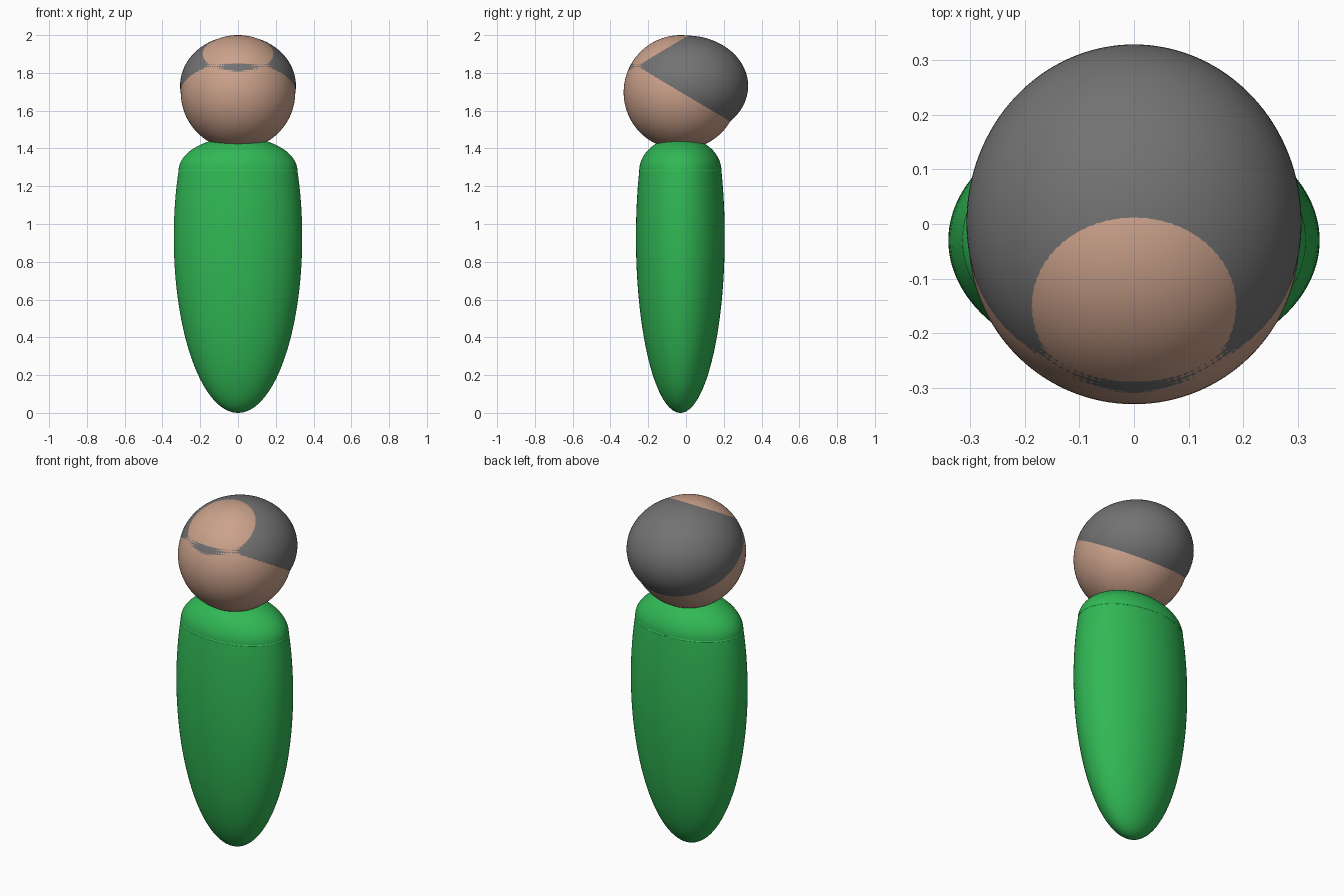
import bpy, bmesh
from mathutils import Matrix, Vector

if "Cube" in bpy.data.objects:
    bpy.data.objects.remove(bpy.data.objects["Cube"])


def material(name, rgb):
    m = bpy.data.materials.new(name)
    m.diffuse_color = (*rgb, 1)
    m.use_nodes = True
    m.node_tree.nodes["Principled BSDF"].inputs["Base Color"].default_value = m.diffuse_color
    return m


def ellipsoid(name, centre, radii, mat=None, cut_z=None, keep_above=True):
    """Smooth ellipsoid, optionally trimmed by a level plane at cut_z."""
    bm = bmesh.new()
    bmesh.ops.create_uvsphere(bm, u_segments=128, v_segments=64, radius=1)
    bmesh.ops.transform(bm, verts=bm.verts,
                        matrix=Matrix.Translation(centre) @ Matrix.Diagonal((*radii, 1)))
    if cut_z is not None:
        bmesh.ops.bisect_plane(bm, geom=bm.verts[:] + bm.edges[:] + bm.faces[:],
                               plane_co=Vector((0, 0, cut_z)), plane_no=(0, 0, 1),
                               clear_inner=keep_above, clear_outer=not keep_above)
    for f in bm.faces:
        f.smooth = True
    me = bpy.data.meshes.new(name)
    bm.to_mesh(me)
    bm.free()
    ob = bpy.data.objects.new(name, me)
    bpy.context.collection.objects.link(ob)
    if mat:
        me.materials.append(mat)
    return ob


green = material("green", (0.03, 0.48, 0.09))
skin = material("skin", (0.60, 0.36, 0.26))
grey = material("hair_grey", (0.17, 0.17, 0.17))

# Tapered body, trimmed at the shoulder line
rim = 1.28
ellipsoid("torso", (0, -0.03, 0.93), (0.34, 0.235, 0.93), green, rim, keep_above=False)

# Domed shoulders, same width as the torso at the rim
k = (1 - ((rim - 0.93) / 0.93) ** 2) ** 0.5
ellipsoid("shoulders", (0, -0.03, rim), (0.34 * k, 0.235 * k, 0.18), green, rim)

# Head, poking through the hair at the face and bald patch
ellipsoid("head", (0, -0.027, 1.697), (0.303, 0.303, 0.303), skin)

# Flattened hair shell, wider and further back than the head
ellipsoid("hair", (0, 0.003, 1.731), (0.3067, 0.3258, 0.2666), grey)
